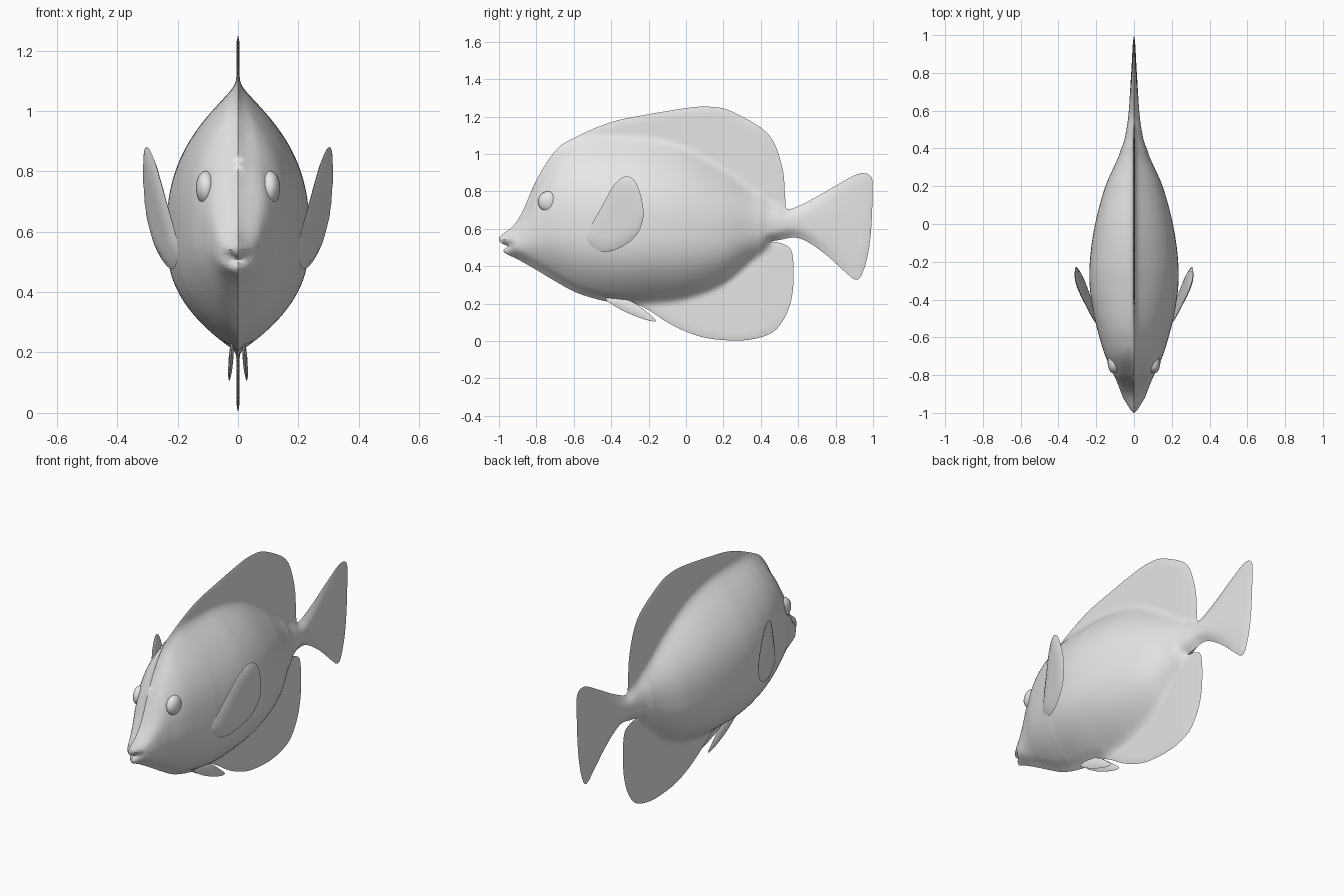
import bpy, bmesh, math
from mathutils import Vector
from mathutils.kdtree import KDTree
from mathutils.geometry import delaunay_2d_cdt

if "Cube" in bpy.data.objects:
    bpy.data.objects.remove(bpy.data.objects["Cube"])

grey = bpy.data.materials.new("plain_grey")
grey.diffuse_color = (0.8, 0.8, 0.8, 1)
grey.use_nodes = True
grey.node_tree.nodes["Principled BSDF"].inputs["Base Color"].default_value = grey.diffuse_color


def hermite(p0, p1, p2, p3, t):
    return 0.5 * (2 * p1 + (p2 - p0) * t + (2 * p0 - 5 * p1 + 4 * p2 - p3) * t * t
                  + (3 * p1 - p0 - 3 * p2 + p3) * t ** 3)


def smooth_loop(points, n=8):
    """Closed smooth curve through side-view (y, z) points."""
    pts, m = [Vector(p) for p in points], len(points)
    return [hermite(pts[i - 1], pts[i], pts[(i + 1) % m], pts[(i + 2) % m], k / n)
            for i in range(m) for k in range(n)]


def finish(bm, name):
    bmesh.ops.recalc_face_normals(bm, faces=bm.faces)
    mesh = bpy.data.meshes.new(name)
    bm.to_mesh(mesh)
    bm.free()
    mesh.materials.append(grey)
    obj = bpy.data.objects.new(name, mesh)
    bpy.context.collection.objects.link(obj)
    bpy.ops.object.select_all(action='DESELECT')
    obj.select_set(True)
    bpy.context.view_layer.objects.active = obj
    bpy.ops.object.shade_smooth_by_angle(angle=math.radians(45))


def inflate(name, points, step, thick, centre=lambda y, z: 0.0, sign=1):
    """Fill a side outline and puff it out on both sides of a centre sheet."""
    loop = smooth_loop(points)
    kd = KDTree(len(loop))
    for i, p in enumerate(loop):
        kd.insert((p.x, p.y, 0), i)
    kd.balance()
    dist = lambda p: kd.find((p.x, p.y, 0))[2]
    y0, y1 = min(p.x for p in loop), max(p.x for p in loop)
    z0, z1 = min(p.y for p in loop), max(p.y for p in loop)
    pts = list(loop)
    for j in range(int((z1 - z0) / step) + 1):
        for i in range(int((y1 - y0) / step) + 1):
            p = Vector((y0 + (i + 0.5 * (j % 2)) * step, z0 + j * step))
            if dist(p) > 0.6 * step:
                pts.append(p)
    edges = [(i, (i + 1) % len(loop)) for i in range(len(loop))]
    verts, _, faces, *_ = delaunay_2d_cdt(pts, edges, [], 1, 1e-5)
    bm = bmesh.new()
    pair = {}
    for i in {i for f in faces for i in f}:
        y, z = verts[i]
        d, c = dist(verts[i]), centre(y, z)
        if d < 1e-4:
            v = bm.verts.new((sign * c, y, z))
            pair[i] = (v, v)
        else:
            t = thick(y, z, d)
            pair[i] = (bm.verts.new((sign * (c + t), y, z)), bm.verts.new((sign * (c - t), y, z)))
    for f in faces:
        for side in (0, 1):
            vs = [pair[i][side] for i in f]
            if not bm.faces.get(vs):
                bm.faces.new(vs if side == 0 else vs[::-1])
    finish(bm, name)


# Body stations: y, half width, core top, core bottom
CORE = [(-1.02, .018, .57, .46), (-.97, .036, .585, .46), (-.92, .055, .62, .445),
        (-.87, .075, .70, .42), (-.8, .105, .86, .38), (-.7, .15, 1.0, .32),
        (-.6, .182, 1.06, .265), (-.5, .208, 1.08, .23), (-.35, .232, 1.08, .205),
        (-.2, .233, 1.07, .205), (0, .205, 1.02, .23), (.2, .15, .91, .31),
        (.4, .065, .77, .47), (.5, .038, .715, .54), (.6, .026, .72, .55),
        (.75, .017, .82, .45), (.9, .009, .92, .32), (1.01, .004, .95, .3)]


def core(y):
    y = min(max(y, CORE[0][0]), CORE[-1][0])
    i = max(k for k in range(len(CORE) - 1) if CORE[k][0] <= y)
    a, b = CORE[i], CORE[i + 1]
    p, q = CORE[max(i - 1, 0)], CORE[min(i + 2, len(CORE) - 1)]
    t = (y - a[0]) / (b[0] - a[0])
    return [hermite(p[k], a[k], b[k], q[k], t) for k in (1, 2, 3)]


def body_thick(y, z, d):
    w, top, bottom = core(y)
    mid = bottom + 0.44 * (top - bottom)
    u = (z - mid) / (top - mid) if z > mid else (mid - z) / (mid - bottom)
    a = max(w * (1 - u ** 2.5), -0.03)
    k = min(0.028, 0.5 * w)
    # soft blend from the full body into the thin fins, closing at the rim
    return 0.5 * (a + math.sqrt(a * a + k * k)) * math.sqrt(min(1, d / 0.04))


# Body with dorsal, tail and anal fins in one outline
back = [(-1, .55), (-.975, .575), (-.92, .62), (-.87, .70), (-.8, .86), (-.7, 1.015),
        (-.6, 1.085), (-.4, 1.17), (-.2, 1.212), (0, 1.245), (.1, 1.253), (.2, 1.243),
        (.3, 1.2), (.42, 1.125), (.48, 1.04), (.52, .9), (.53, .77), (.545, .705)]
tail = [(.65, .745), (.8, .83), (.9, .885), (.95, .897), (.985, .882), (.998, .83),
        (.99, .6), (.97, .45), (.935, .345), (.9, .33), (.85, .37), (.75, .46),
        (.65, .53), (.58, .553), (.5, .54)]
belly = [(.46, .532), (.51, .522), (.56, .49), (.575, .4), (.57, .26), (.54, .15),
         (.48, .06), (.4, .02), (.3, .003), (.2, .005), (.1, .018), (0, .05), (-.1, .1),
         (-.2, .165), (-.28, .2), (-.4, .208), (-.5, .23), (-.6, .265), (-.7, .32),
         (-.8, .38), (-.9, .437), (-.96, .465), (-.975, .485), (-.955, .507), (-.99, .525)]
inflate("body", back + tail + belly, 0.015, body_thick)

# Paired fins and eyes
pectoral = [(-.53, .56), (-.45, .72), (-.38, .84), (-.32, .88), (-.27, .85), (-.235, .75),
            (-.23, .65), (-.27, .56), (-.35, .5), (-.43, .477), (-.49, .495)]
pelvic = [(-.43, .225), (-.36, .235), (-.27, .2), (-.21, .155), (-.16, .108),
          (-.21, .112), (-.3, .145), (-.37, .18)]
for side, s in (("right", 1), ("left", -1)):
    inflate(side + "_pectoral_fin", pectoral, 0.02,
            lambda y, z, d: 0.013 * math.sqrt(min(1, d / 0.06)),
            lambda y, z: 0.2 + 0.3 * (y + 0.53) + 0.12 * (z - 0.56), s)
    inflate(side + "_pelvic_fin", pelvic, 0.015,
            lambda y, z, d: 0.008 * math.sqrt(min(1, d / 0.03)),
            lambda y, z: 0.02 + 0.08 * (0.22 - z), s)
    bm = bmesh.new()
    bmesh.ops.create_uvsphere(bm, u_segments=24, v_segments=16, radius=0.056)
    bmesh.ops.scale(bm, vec=(0.6, 1, 1), verts=bm.verts)
    x = body_thick(-0.735, 0.745, 1) - 0.018
    bmesh.ops.translate(bm, vec=(s * x, -0.735, 0.745), verts=bm.verts)
    finish(bm, side + "_eye")
